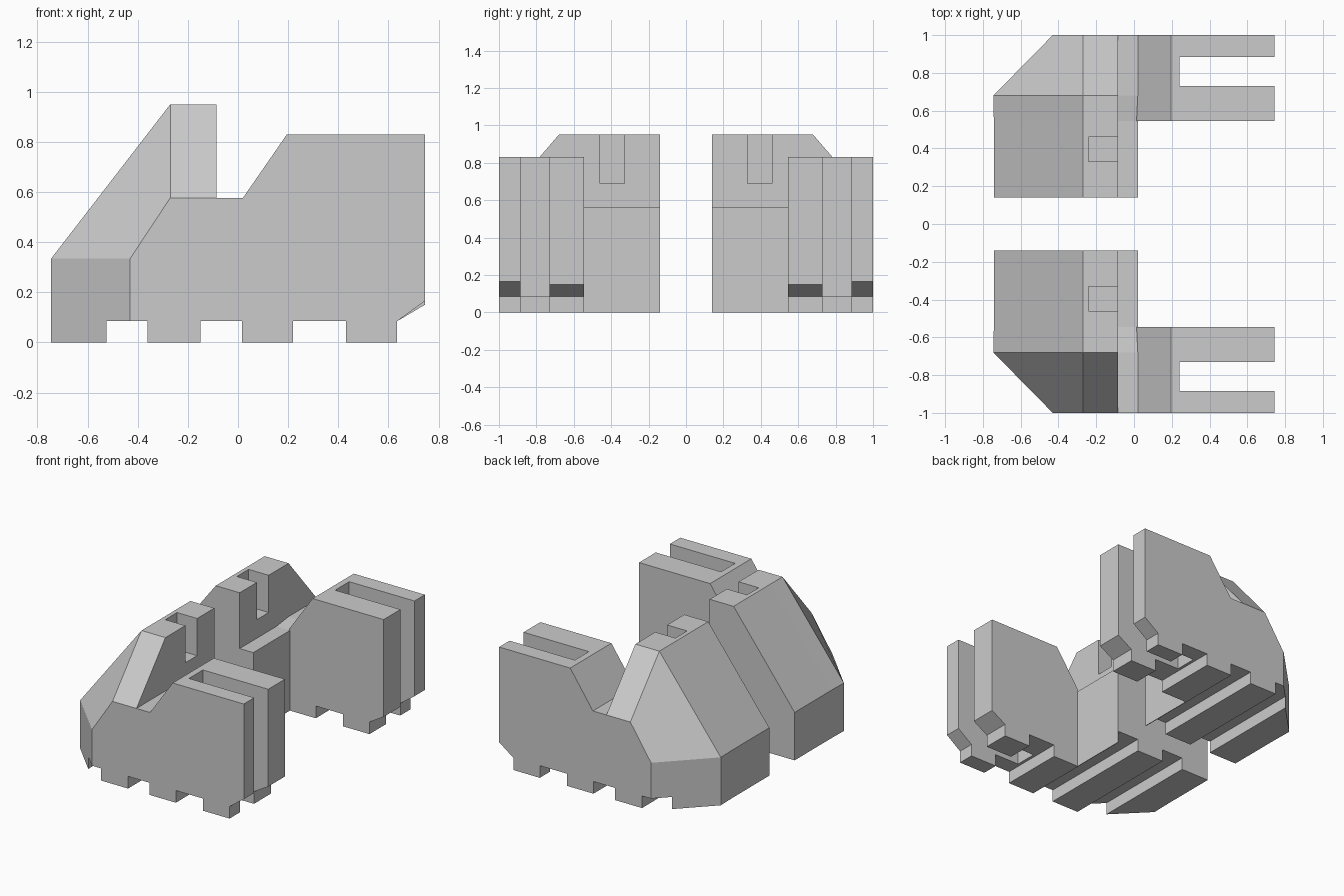
import bpy, bmesh

if "Cube" in bpy.data.objects:
    bpy.data.objects.remove(bpy.data.objects["Cube"])


def loft(name, sections):
    """Solid through (y, [(x, z), ...]) sections with equal point counts."""
    bm = bmesh.new()
    rings = [[bm.verts.new((x, y, z)) for x, z in pts] for y, pts in sections]
    n = len(rings[0])
    for a, b in zip(rings, rings[1:]):
        for i in range(n):
            j = (i + 1) % n
            bm.faces.new((a[i], a[j], b[j], b[i]))
    bm.faces.new(rings[0])
    bm.faces.new(rings[-1])
    bmesh.ops.remove_doubles(bm, verts=bm.verts[:], dist=1e-5)
    bmesh.ops.recalc_face_normals(bm, faces=bm.faces[:])
    mesh = bpy.data.meshes.new(name)
    bm.to_mesh(mesh)
    bm.free()
    ob = bpy.data.objects.new(name, mesh)
    bpy.context.collection.objects.link(ob)
    return ob


def box(name, x0, x1, y0, y1, z0, z1):
    pts = [(x0, z0), (x0, z1), (x1, z1), (x1, z0)]
    return loft(name, [(y0, pts), (y1, pts)])


def nose(x, top, sill):
    return [(x, 0), (x, .335), (-.27, top), (-.085, top),
            (-.085, sill), (.02, sill), (.02, 0)]


def block(heel):
    return [(-.05, 0), (-.05, .4), (.02, .577), (.195, .83),
            (.745, .83), (.745, heel), (.635, .085), (.635, 0)]


# sloped nose with its outer corner chamfered
body = loft("jaw_halves", [(-.14, nose(-.742, .95, .56)),
                           (-.545, nose(-.742, .95, .56)),
                           (-.68, nose(-.745, .95, .577)),
                           (-1, nose(-.43, .577, .577))])
# tall rear block carrying the two arms
rear = loft("rear_block", [(-.545, block(.15)), (-.73, block(.15)),
                           (-.885, block(.165)), (-1, block(.165))])
# slot between arms, notch in the crest, grooves under the base
cutters = [box("arm_slot", .24, .9, -.885, -.73, -.1, 1),
           box("crest_notch", -.24, 0, -.46, -.33, .69, 1.1)]
for x0, x1 in ((-.525, -.36), (-.15, .015), (.22, .43)):
    cutters.append(box("base_groove", x0, x1, -1.1, 0, -.1, .085))

for helper in [rear] + cutters:
    helper.hide_render = True
    mod = body.modifiers.new(helper.name, 'BOOLEAN')
    mod.operation = 'UNION' if helper is rear else 'DIFFERENCE'
    mod.solver = 'EXACT'
    mod.object = helper

# mirror to the opposite half
mirror = body.modifiers.new("mirror", 'MIRROR')
mirror.use_axis = (False, True, False)
mirror.use_mirror_merge = False

# bake the result and drop the helpers
deps = bpy.context.evaluated_depsgraph_get()
baked = bpy.data.meshes.new_from_object(body.evaluated_get(deps))
body.modifiers.clear()
body.data = baked
for helper in [rear] + cutters:
    bpy.data.objects.remove(helper)
